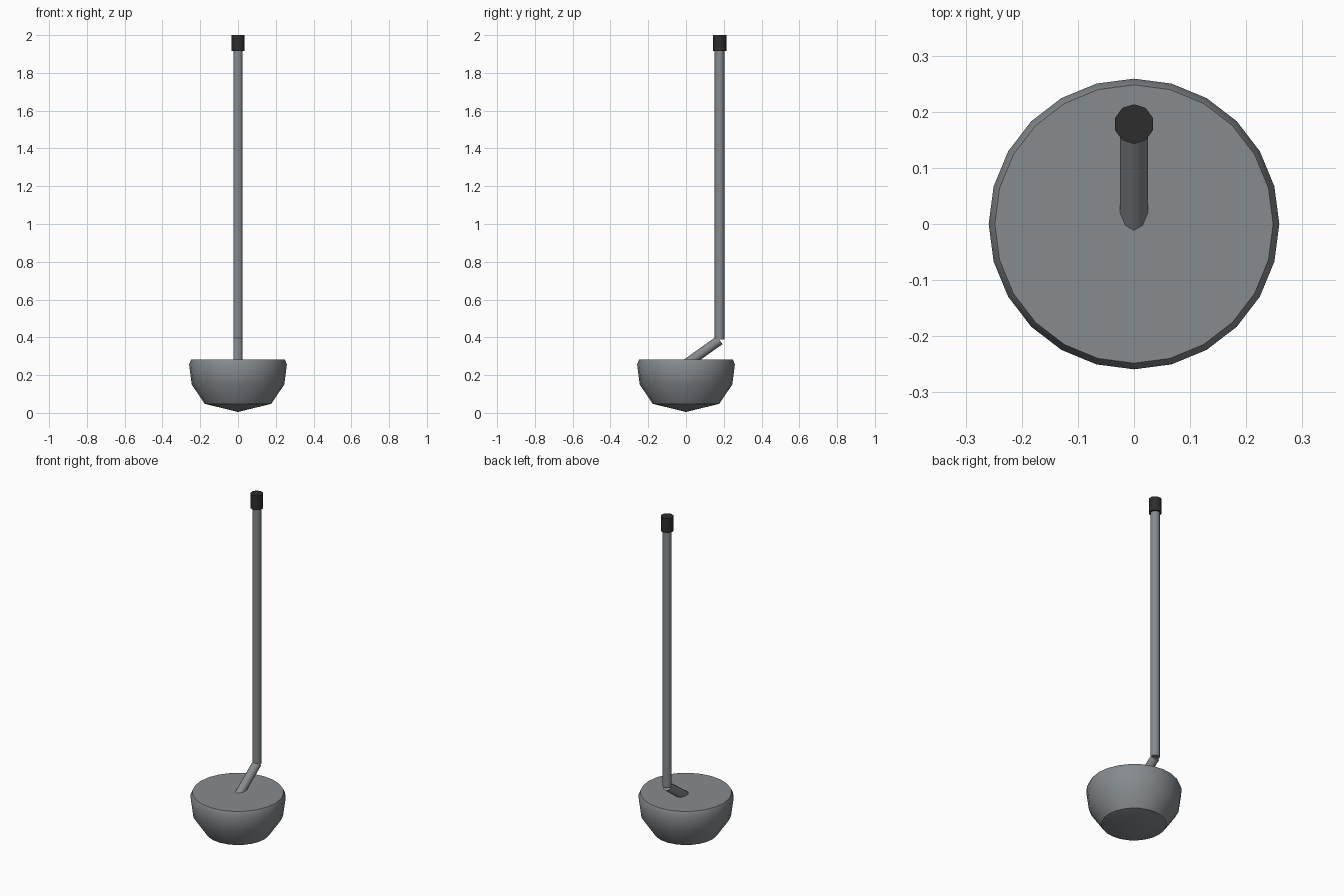
import bpy, bmesh, math
from mathutils import Vector

cube = bpy.data.objects.get("Cube")
if cube:
    bpy.data.objects.remove(cube, do_unlink=True)


def material(name, rgb):
    m = bpy.data.materials.new(name)
    m.use_nodes = True
    color = (*rgb, 1)
    m.diffuse_color = color
    m.node_tree.nodes["Principled BSDF"].inputs["Base Color"].default_value = color
    return m


steel = material("steel grey", (0.24, 0.26, 0.275))
rubber = material("dark rubber", (0.026, 0.026, 0.026))


def finish(bm, name, mat):
    bmesh.ops.recalc_face_normals(bm, faces=bm.faces)
    mesh = bpy.data.meshes.new(name)
    bm.to_mesh(mesh)
    bm.free()
    ob = bpy.data.objects.new(name, mesh)
    bpy.context.collection.objects.link(ob)
    mesh.materials.append(mat)
    bpy.ops.object.select_all(action='DESELECT')
    bpy.context.view_layer.objects.active = ob
    ob.select_set(True)
    bpy.ops.object.shade_smooth_by_angle(angle=math.radians(38))
    return ob


def lathe(name, profile, sides, mat):
    """Revolve (radius, z) points around the z axis."""
    bm = bmesh.new()
    verts = [bm.verts.new((r, 0, z)) for r, z in profile]
    edges = [bm.edges.new(pair) for pair in zip(verts, verts[1:])]
    bmesh.ops.spin(bm, geom=verts + edges, axis=(0, 0, 1), cent=(0, 0, 0),
                   angle=math.tau, steps=sides, use_duplicate=False)
    bmesh.ops.remove_doubles(bm, verts=bm.verts, dist=0.0005)
    return finish(bm, name, mat)


def rod(name, start, end, radius, mat):
    """Ten-sided closed cylinder between two points, one corner facing +y."""
    a, b = Vector(start), Vector(end)
    axis = b - a
    bm = bmesh.new()
    bmesh.ops.create_cone(bm, cap_ends=True, segments=10, radius1=radius,
                          radius2=radius, depth=axis.length)
    tilt = math.atan2(axis.y, axis.z)
    for v in bm.verts:
        angle = math.atan2(v.co.y, v.co.x)
        corner = round(angle / math.radians(36) - 0.5) * 36 + 18
        v.co.x = radius * math.cos(math.radians(corner))
        v.co.y = radius * math.sin(math.radians(corner))
    ob = finish(bm, name, mat)
    ob.location = (a + b) / 2
    ob.rotation_euler = (-tilt, 0, 0)
    return ob


# Weighted bowl with shallow conical underside, bevelled rim and flat top
lathe("bowl", [(0, 0.005), (0.176, 0.048), (0.245, 0.15), (0.259, 0.257),
               (0.248, 0.282), (0, 0.282)], 24, steel)

# Bent handle: slanted neck, upright shaft, end grip
rod("neck", (0, 0, 0.258), (0, 0.178, 0.385), 0.026, steel)
rod("shaft", (0, 0.178, 0.388), (0, 0.178, 1.95), 0.026, steel)
rod("end_grip", (0, 0.178, 1.915), (0, 0.178, 2), 0.0355, rubber)
